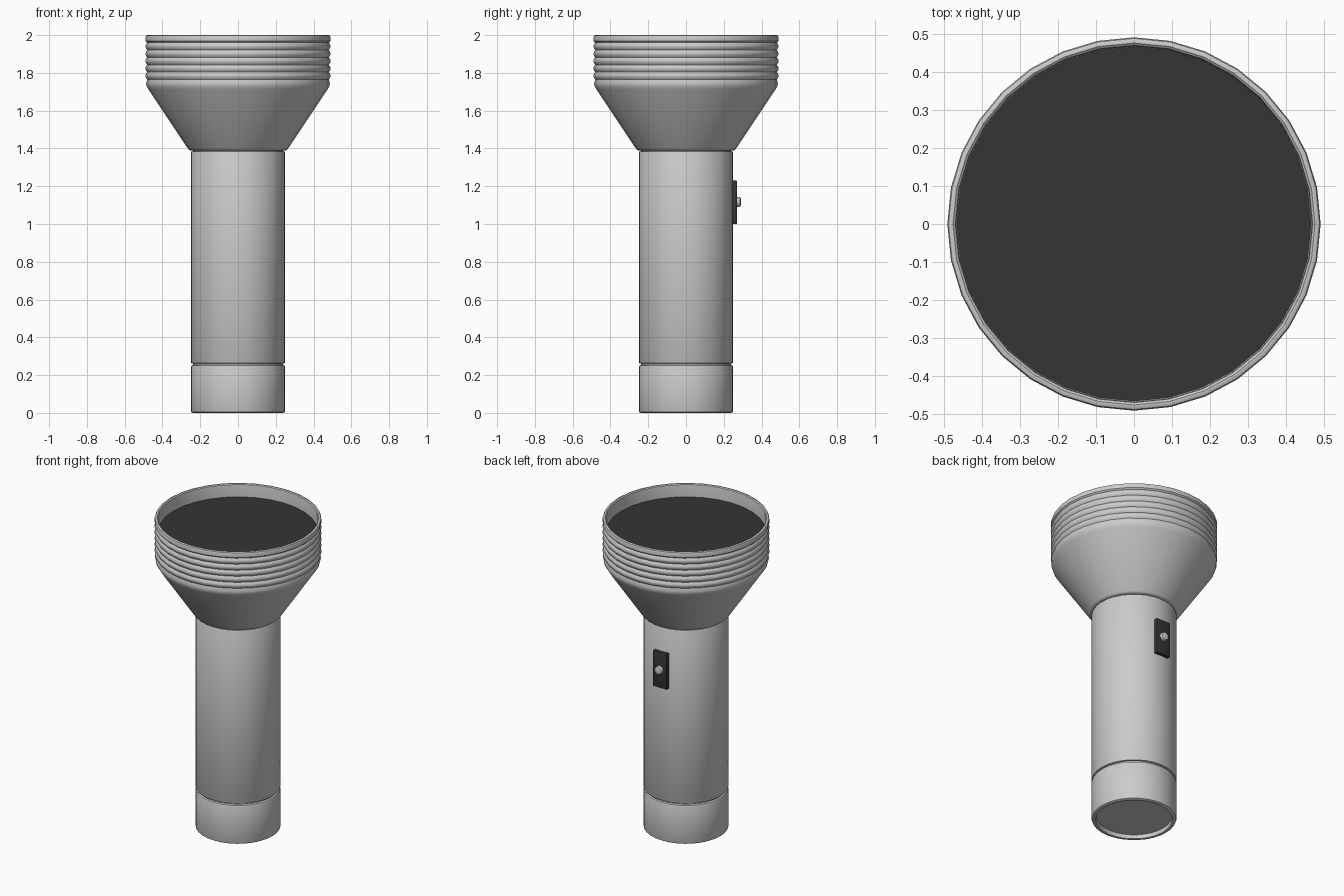
import bpy, bmesh, math

if "Cube" in bpy.data.objects:
    bpy.data.objects.remove(bpy.data.objects["Cube"])

SIDES = 32

dark = bpy.data.materials.new("dark")
dark.diffuse_color = (0.035, 0.035, 0.035, 1)
dark.use_nodes = True
dark.node_tree.nodes["Principled BSDF"].inputs["Base Color"].default_value = dark.diffuse_color


def finish(name, bm, mat=None, angle=35):
    bmesh.ops.recalc_face_normals(bm, faces=bm.faces)
    me = bpy.data.meshes.new(name)
    bm.to_mesh(me)
    bm.free()
    ob = bpy.data.objects.new(name, me)
    bpy.context.collection.objects.link(ob)
    if mat:
        me.materials.append(mat)
    bpy.ops.object.select_all(action='DESELECT')
    ob.select_set(True)
    bpy.context.view_layer.objects.active = ob
    bpy.ops.object.shade_smooth_by_angle(angle=math.radians(angle))
    return ob


def lathe(name, profile, mat=None, sides=SIDES):
    """Revolve (radius, z) points around z; radius 0 closes the end."""
    bm = bmesh.new()
    rings = []
    for r, z in profile:
        n = sides if r > 0 else 1
        rings.append([bm.verts.new((r * math.cos(i * math.tau / sides),
                                    r * math.sin(i * math.tau / sides), z)) for i in range(n)])
    for a, b in zip(rings, rings[1:]):
        for i in range(sides):
            j = (i + 1) % sides
            quad = [a[i % len(a)], a[j % len(a)], b[j % len(b)], b[i % len(b)]]
            bm.faces.new(list(dict.fromkeys(quad)))
    return finish(name, bm, mat)


# tail cap with recessed base
lathe("tail_cap", [(0, 0.025), (0.222, 0.025), (0.225, 0.0), (0.24, 0.0), (0.247, 0.004),
                   (0.25, 0.012), (0.25, 0.243), (0.247, 0.25), (0.238, 0.254), (0, 0.254)])

# barrel, with narrow grooves at both ends
lathe("barrel", [(0, 0.25), (0.238, 0.25), (0.238, 0.261), (0.247, 0.263), (0.25, 0.268),
                 (0.25, 1.378), (0.247, 1.384), (0.238, 1.386), (0.238, 1.40), (0, 1.40)])

# flared head with rounded ribs and a hollow rim
head = [(0, 1.389), (0.25, 1.389), (0.258, 1.392), (0.264, 1.398),
        (0.474, 1.712), (0.483, 1.728), (0.487, 1.745)]
RIBS, STEPS, Z0, PITCH = 5, 6, 1.765, 0.039
for i in range(RIBS * STEPS + 1):
    t = i / STEPS
    head.append((0.481 + 0.009 * abs(math.sin(math.pi * t)), Z0 + PITCH * t))
head += [(0.489, 1.968), (0.49, 1.99), (0.487, 1.997), (0.481, 2.0),
         (0.475, 2.0), (0.469, 1.995), (0.467, 1.985), (0.465, 1.91)]
lathe("head", head)

# dark lens
lathe("lens", [(0.466, 1.917), (0, 1.917)], dark)

# switch plate on the back
bm = bmesh.new()
bmesh.ops.create_cube(bm, size=1)
bmesh.ops.scale(bm, vec=(0.1, 0.035, 0.23), verts=bm.verts)
bmesh.ops.translate(bm, vec=(0, 0.2525, 1.115), verts=bm.verts)
bmesh.ops.bevel(bm, geom=bm.edges[:], offset=0.004, segments=2, affect='EDGES', profile=0.5)
finish("switch_plate", bm, dark)

# switch button
button = lathe("switch_button", [(0, 0), (0.027, 0), (0.027, 0.014), (0.024, 0.02), (0.017, 0.023),
                                 (0, 0.024)], sides=16)
button.rotation_euler = (-math.pi / 2, 0, 0)
button.location = (0, 0.267, 1.117)
